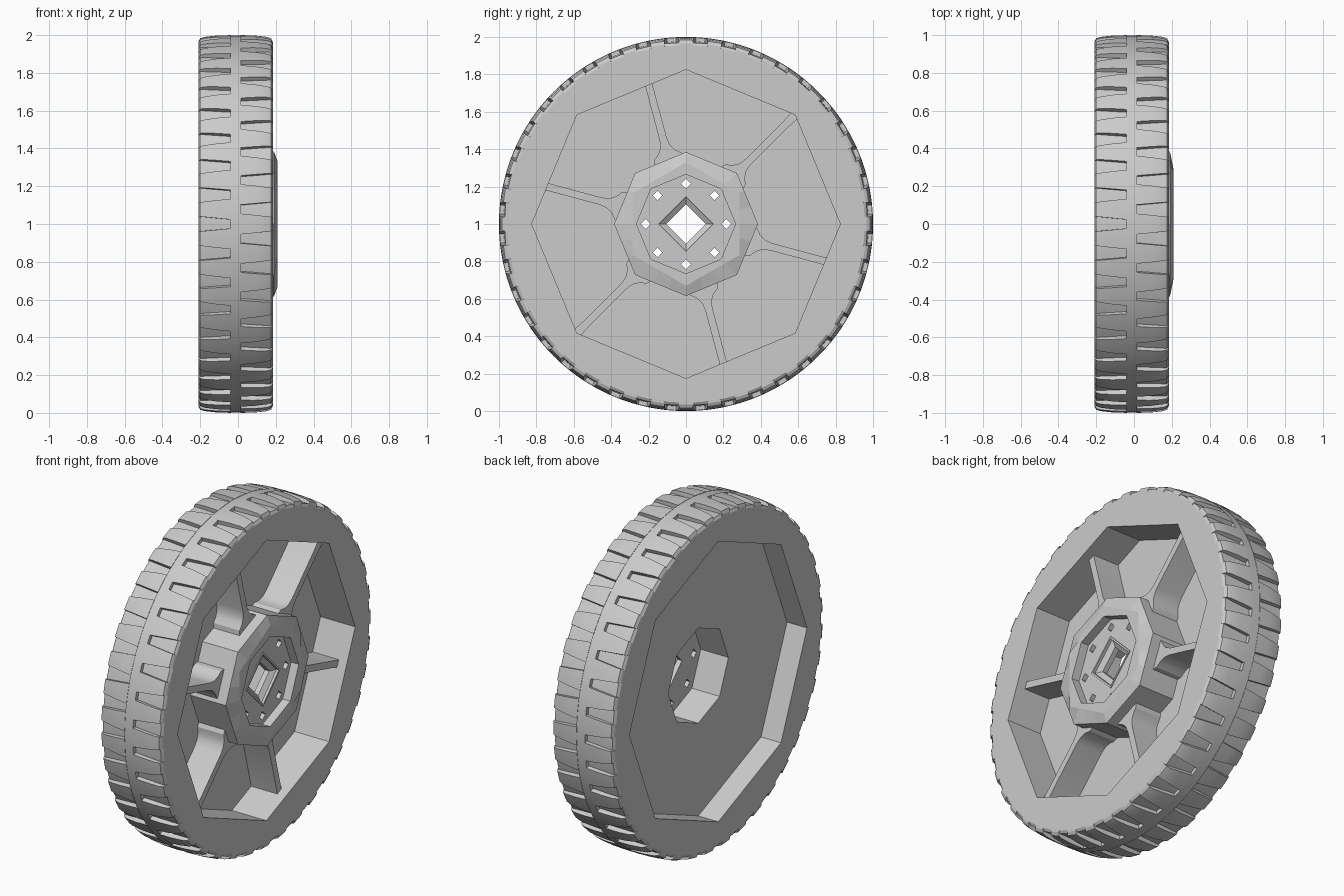
import bpy, bmesh, math
from math import cos, sin, pi, radians

old = bpy.data.objects.get("Cube")
if old:
    bpy.data.objects.remove(old)

grey = bpy.data.materials.new("plain_grey")
grey.use_nodes = True
GREY = (0.6, 0.6, 0.6, 1)
grey.diffuse_color = GREY
grey.node_tree.nodes["Principled BSDF"].inputs["Base Color"].default_value = GREY

AXLE_Z = 1.0
MID = -0.0125          # middle of the tyre width


def place(x, r, a):
    """Point at distance r and angle a around the axle."""
    return (x, r * cos(a), AXLE_Z + r * sin(a))


def polygon_radius(sides, r, a):
    """Radius at angle a of a polygon with a corner at the top (0 sides = circle)."""
    if not sides:
        return r
    step = 2 * pi / sides
    local = (a - pi / 2) % step - step / 2
    return r * cos(step / 2) / cos(local)


def finish(name, bm):
    bmesh.ops.remove_doubles(bm, verts=bm.verts, dist=1e-5)
    bmesh.ops.recalc_face_normals(bm, faces=bm.faces)
    mesh = bpy.data.meshes.new(name)
    bm.to_mesh(mesh)
    bm.free()
    mesh.materials.append(grey)
    ob = bpy.data.objects.new(name, mesh)
    bpy.context.collection.objects.link(ob)
    return ob


def smooth(ob):
    bpy.ops.object.select_all(action='DESELECT')
    ob.select_set(True)
    bpy.context.view_layer.objects.active = ob
    bpy.ops.object.shade_smooth_by_angle(angle=radians(25))


def lathe(name, rings, segments):
    """Closed solid from rings of (x, radius, sides)."""
    bm = bmesh.new()
    loops = []
    for x, r, sides in rings:
        angles = [2 * pi * i / segments for i in range(segments)]
        loops.append([bm.verts.new(place(x, polygon_radius(sides, r, a), a)) for a in angles])
    for k, a in enumerate(loops):
        b = loops[(k + 1) % len(loops)]
        for i in range(segments):
            j = (i + 1) % segments
            bm.faces.new((a[i], a[j], b[j], b[i]))
    return finish(name, bm)


def prism(bm, outline, x0, x1):
    """Extrude an outline of (y, z) points from x0 to x1."""
    low = [bm.verts.new((x0, y, z)) for y, z in outline]
    high = [bm.verts.new((x1, y, z)) for y, z in outline]
    bm.faces.new(low)
    bm.faces.new(high)
    n = len(low)
    for i in range(n):
        j = (i + 1) % n
        bm.faces.new((low[i], low[j], high[j], high[i]))


# Tyre body with a raised centre rib and an eight-sided opening
tyre = lathe("tyre", [
    (-0.21, 0.825, 8), (-0.21, 0.955, 0), (-0.2, 0.97, 0), (-0.04, 0.975, 0),
    (-0.04, 0.998, 0), (0.015, 0.998, 0), (0.015, 0.975, 0), (0.175, 0.97, 0),
    (0.185, 0.955, 0), (0.185, 0.825, 8)], 160)
smooth(tyre)

# Tread lugs: tapered blocks on each shoulder, staggered by half a step
LUGS, ACROSS = 40, 4
# offset from the middle, radius, half angle
lug_profile = [(0.025, 0.96, 0.055), (0.025, 1.0, 0.055), (0.1, 0.998, 0.048),
               (0.165, 0.991, 0.041), (0.188, 0.983, 0.039), (0.197, 0.965, 0.038),
               (0.197, 0.94, 0.038)]
bm = bmesh.new()
for side in (1, -1):
    for n in range(LUGS):
        middle = pi / 2 + 2 * pi * (n + (0 if side > 0 else 0.5)) / LUGS
        rows = []
        for off, r, half in lug_profile:
            rows.append([bm.verts.new(place(MID + side * off, r,
                         middle + half * (2 * k / ACROSS - 1))) for k in range(ACROSS + 1)])
        for a, b in zip(rows, rows[1:]):
            for k in range(ACROSS):
                bm.faces.new((a[k], a[k + 1], b[k + 1], b[k]))
        bm.faces.new([row[0] for row in rows])
        bm.faces.new([row[-1] for row in rows])
smooth(finish("tread_lugs", bm))

# Disc closing the wheel behind the spokes
lathe("wheel_disc", [(-0.08, 0.28, 8), (-0.08, 0.83, 8), (-0.04, 0.83, 8), (-0.04, 0.28, 8)], 8)

# Hub: hollow from the back, shallow dish in front, square axle opening
hub = lathe("hub", [
    (-0.08, 0.28, 8), (0.1, 0.28, 8), (0.1, 0.105, 4), (0.13, 0.105, 4), (0.15, 0.145, 4),
    (0.165, 0.145, 4), (0.165, 0.16, 4), (0.16, 0.16, 4), (0.16, 0.265, 8), (0.21, 0.265, 8),
    (0.21, 0.33, 6), (0.19, 0.385, 8), (-0.06, 0.385, 8), (-0.08, 0.38, 8)], 24)

# Eight bolt holes
bm = bmesh.new()
for n in range(8):
    a = n * pi / 4
    cy, cz = 0.215 * cos(a), AXLE_Z + 0.215 * sin(a)
    d = 0.026
    prism(bm, [(cy + d, cz), (cy, cz + d), (cy - d, cz), (cy, cz - d)], 0.05, 0.18)
cutter = finish("bolt_hole_cutter", bm)
cutter.hide_render = True
cutter.hide_viewport = True
cut = hub.modifiers.new("bolt_holes", 'BOOLEAN')
cut.operation = 'DIFFERENCE'
cut.solver = 'EXACT'
cut.object = cutter

# Six spokes flared towards the hub
half_outline = [(0.33, 0.09), (0.375, 0.075), (0.4, 0.045), (0.43, 0.027), (0.47, 0.02),
                (0.75, 0.02), (0.84, 0.025)]
outline = half_outline + [(r, -t) for r, t in reversed(half_outline)]
bm = bmesh.new()
for n in range(6):
    a = radians(45 + 60 * n)
    prism(bm, [(r * cos(a) - t * sin(a), AXLE_Z + r * sin(a) + t * cos(a)) for r, t in outline],
          -0.06, 0.13)
smooth(finish("spokes", bm))
